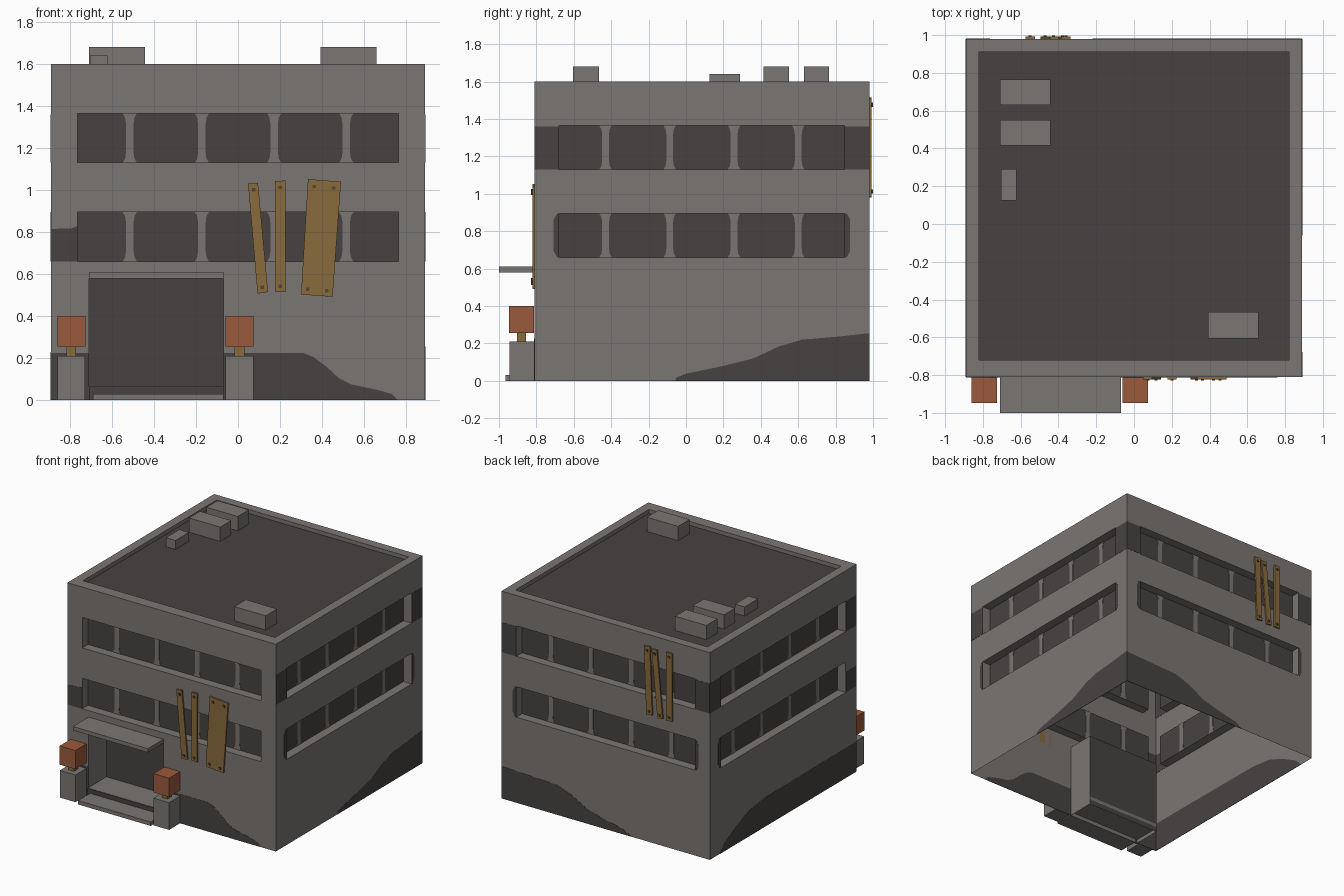
import bpy, bmesh
from mathutils import Vector

if "Cube" in bpy.data.objects:
    bpy.data.objects.remove(bpy.data.objects["Cube"])


def material(name, rgb):
    m = bpy.data.materials.new(name)
    m.diffuse_color = (*rgb, 1)
    m.use_nodes = True
    m.node_tree.nodes["Principled BSDF"].inputs["Base Color"].default_value = m.diffuse_color
    return m


CONCRETE = material("concrete grey", (0.195, 0.180, 0.172))
DARK = material("dark grime", (0.063, 0.055, 0.054))
WOOD = material("old wood", (0.25, 0.145, 0.048))
RUST = material("rust orange", (0.33, 0.10, 0.046))
NAIL = material("nail brown", (0.09, 0.06, 0.035))

X0, X1, Y0, Y1, H = -0.89, 0.89, -0.81, 0.98, 1.6
RECESS = 0.07
LOW, HIGH = (0.66, 0.895), (1.13, 1.365)

# wall frames: (u along wall, z up, d inward) -> world
WALLS = {
    "front": (lambda u, z, d: Vector((u, Y0 + d, z)), X0, X1, 0.0),
    "back": (lambda u, z, d: Vector((u, Y1 - d, z)), X0, X1, 0.0),
    "right": (lambda u, z, d: Vector((X1 - d, u, z)), Y0, Y1, 0.085),
    "left": (lambda u, z, d: Vector((X0 + d, u, z)), Y0, Y1, 0.085),
}


def finish(bm, name, *mats):
    me = bpy.data.meshes.new(name)
    bm.to_mesh(me)
    bm.free()
    for m in mats:
        me.materials.append(m)
    ob = bpy.data.objects.new(name, me)
    bpy.context.collection.objects.link(ob)
    return ob


def face(bm, pts, normal, mat=0):
    """Add a face that points along the given normal."""
    f = bm.faces.new([bm.verts.new(p) for p in pts])
    f.normal_update()
    if f.normal.dot(Vector(normal)) < 0:
        f.normal_flip()
    f.material_index = mat


def plates(name, P, polys, d0, d1, mat):
    """Flat outlines on a wall, given thickness from depth d0 to d1."""
    bm = bmesh.new()
    for poly in polys:
        a = [bm.verts.new(P(u, z, d0)) for u, z in poly]
        b = [bm.verts.new(P(u, z, d1)) for u, z in poly]
        bm.faces.new(a)
        bm.faces.new(b[::-1])
        for i in range(len(a)):
            j = (i + 1) % len(a)
            bm.faces.new((a[j], a[i], b[i], b[j]))
    bmesh.ops.recalc_face_normals(bm, faces=bm.faces)
    return finish(bm, name, mat)


def box(name, x, y, z, mat):
    return plates(name, WALLS["front"][0],
                  [[(x[0], z[0]), (x[1], z[0]), (x[1], z[1]), (x[0], z[1])]],
                  y[0] - Y0, y[1] - Y0, mat)


# hollow building shell with recessed windows, entrance and sunken roof
bm = bmesh.new()
for side, (P, u0, u1, c) in WALLS.items():
    holes = [(c - 0.763, c + 0.763, *LOW, RECESS), (c - 0.763, c + 0.763, *HIGH, RECESS)]
    if side == "front":
        holes.append((-0.71, -0.07, 0, 0.58, 0.22))
    us = sorted({u0, u1, *(h[0] for h in holes), *(h[1] for h in holes)})
    zs = sorted({0, H, *(h[2] for h in holes), *(h[3] for h in holes)})
    out = P(0, 0, -1) - P(0, 0, 0)
    along = P(1, 0, 0) - P(0, 0, 0)
    for a, b in zip(us, us[1:]):
        for s, t in zip(zs, zs[1:]):
            mu, mz = (a + b) / 2, (s + t) / 2
            if not any(h[0] < mu < h[1] and h[2] < mz < h[3] for h in holes):
                face(bm, [P(a, s, 0), P(b, s, 0), P(b, t, 0), P(a, t, 0)], out)
    for a, b, s, t, d in holes:
        face(bm, [P(a, s, d), P(b, s, d), P(b, t, d), P(a, t, d)], out, 1)
        face(bm, [P(a, s, 0), P(a, s, d), P(a, t, d), P(a, t, 0)], along)
        face(bm, [P(b, s, 0), P(b, s, d), P(b, t, d), P(b, t, 0)], -along)
        face(bm, [P(a, t, 0), P(a, t, d), P(b, t, d), P(b, t, 0)], (0, 0, -1))
        if s > 0:
            face(bm, [P(a, s, 0), P(a, s, d), P(b, s, d), P(b, s, 0)], (0, 0, 1))


def ring(x0, x1, y0, y1, z):
    return [Vector(p) for p in ((x0, y0, z), (x1, y0, z), (x1, y1, z), (x0, y1, z))]


ROOF = 1.57
rim, lip = ring(X0, X1, Y0, Y1, H), ring(-0.82, 0.82, -0.72, 0.91, H)
base = ring(-0.82, 0.82, -0.72, 0.91, ROOF)
for i, inward in enumerate(((0, 1, 0), (-1, 0, 0), (0, -1, 0), (1, 0, 0))):
    j = (i + 1) % 4
    face(bm, [rim[i], rim[j], lip[j], lip[i]], (0, 0, 1))
    face(bm, [lip[i], lip[j], base[j], base[i]], inward)
face(bm, base, (0, 0, 1), 1)
bmesh.ops.remove_doubles(bm, verts=bm.verts, dist=0.0001)
finish(bm, "building_shell", CONCRETE, DARK)

# window mullions, flared at both ends
for side, (P, u0, u1, c) in WALLS.items():
    polys = []
    for z0, z1 in (LOW, HIGH):
        for k in (-0.515, -0.172, 0.172, 0.515):
            half = [(0.034, z0), (0.022, z0 + 0.02), (0.018, z0 + 0.05),
                    (0.018, z1 - 0.05), (0.022, z1 - 0.02), (0.034, z1)]
            polys.append([(c + k + w, z) for w, z in half] +
                         [(c + k - w, z) for w, z in half[::-1]])
    plates(side + "_mullions", P, polys, RECESS - 0.003, RECESS + 0.003, CONCRETE)


# grime along the ground and soot beside the windows
def strip(a, b, z0, z1):
    return [(a, z0), (b, z0), (b, z1), (a, z1)]


def soot(e, s):
    """Rounded stain beyond a lower window end, s = direction."""
    z0, z1 = LOW
    return [(e, z0), (e + 0.012 * s, z0), (e + 0.03 * s, z0 + 0.035),
            (e + 0.03 * s, z1 - 0.035), (e + 0.012 * s, z1), (e, z1)]


xa, xb, ya, yb = -0.763, 0.763, -0.678, 0.848
slope = [(0.31, 0.225), (0.36, 0.205), (0.42, 0.16), (0.48, 0.105), (0.54, 0.075),
         (0.66, 0.05), (0.73, 0.03), (0.76, 0)]
stains = {
    "front": [strip(X0, -0.71, 0, 0.225), [(-0.07, 0), (-0.07, 0.225)] + slope,
              [(X0, 0.66), (xa, 0.66), (xa, 0.83), (-0.79, 0.818), (X0, 0.815)]],
    "right": [[(-0.06, 0), (-0.05, 0.018), (0, 0.038), (0.2, 0.08), (0.36, 0.12),
               (0.5, 0.185), (0.62, 0.22), (0.8, 0.235), (Y1, 0.255), (Y1, 0)],
              strip(Y0, ya, 1.13, 1.36), strip(yb, Y1, 1.13, 1.36),
              soot(ya, -1), soot(yb, 1)],
    "back": [[(X1, 0), (X1, 0.25), (0.42, 0.23), (0.3, 0.19), (0.15, 0.11),
              (0, 0.07), (-0.15, 0.04), (-0.22, 0)],
             strip(X0, xa, 1.13, 1.36), strip(xb, X1, 1.13, 1.36),
             soot(xa, -1), soot(xb, 1)],
    "left": [[(Y0, 0), (Y0, 0.23), (0.3, 0.225), (0.5, 0.2), (0.65, 0.14),
              (0.8, 0.06), (0.86, 0)],
             strip(Y0, ya, 1.13, 1.36), strip(yb, Y1, 1.13, 1.36),
             strip(Y0, ya, 0.66, 0.815), soot(yb, 1)],
}
for side, polys in stains.items():
    plates(side + "_stains", WALLS[side][0], polys, -0.0015, 0.0015, DARK)


# nailed planks: bottom-left, bottom-right, top-right, top-left corners
def planks(side, polys):
    P = WALLS[side][0]
    nails = []
    for p in polys:
        wide = abs(p[1][0] - p[0][0]) > 0.1
        for t in (0.05, 0.94):
            for s in ((0.2, 0.8) if wide else (0.5,)):
                lo = Vector(p[0]).lerp(Vector(p[1]), s)
                hi = Vector(p[3]).lerp(Vector(p[2]), s)
                u, z = lo.lerp(hi, t)
                nails.append(strip(u - 0.008, u + 0.008, z - 0.008, z + 0.008))
    plates(side + "_planks", P, polys, -0.012, 0, WOOD)
    plates(side + "_nails", P, nails, -0.019, -0.011, NAIL)


planks("front", [
    [(0.093, 0.507), (0.143, 0.515), (0.095, 1.035), (0.048, 1.03)],
    [(0.177, 0.518), (0.226, 0.515), (0.226, 1.045), (0.177, 1.043)],
    [(0.30, 0.503), (0.45, 0.492), (0.49, 1.04), (0.333, 1.052)]])
planks("back", [
    [(-0.405, 0.99), (-0.355, 0.985), (-0.335, 1.51), (-0.385, 1.515)],
    [(-0.495, 0.985), (-0.45, 0.98), (-0.40, 1.50), (-0.445, 1.505)],
    [(-0.575, 0.985), (-0.525, 0.985), (-0.525, 1.51), (-0.575, 1.51)]])

# entrance: canopy, porch floor, riser and step
box("canopy", (-0.71, -0.07), (-1.0, Y0), (0.58, 0.61), CONCRETE)
box("porch_floor", (-0.71, -0.07), (-0.815, -0.59), (0.03, 0.065), CONCRETE)
box("porch_riser", (-0.71, -0.07), (-0.82, -0.814), (0.0, 0.064), DARK)
box("entrance_step", (-0.69, -0.07), (-0.965, Y0), (0.0, 0.03), CONCRETE)

# gate posts with wooden necks and rusty blocks
for name, x in (("left", -0.793), ("right", 0.007)):
    box(name + "_post", (x - 0.066, x + 0.066), (-0.945, Y0), (0, 0.21), CONCRETE)
    box(name + "_post_neck", (x - 0.023, x + 0.023), (-0.903, -0.855), (0.21, 0.255), WOOD)
    box(name + "_post_block", (x - 0.067, x + 0.067), (-0.947, -0.813), (0.255, 0.4), RUST)

# rooftop units
for i, (x, y, top) in enumerate((
        ((-0.71, -0.443), (0.63, 0.765), 1.68), ((-0.71, -0.443), (0.415, 0.55), 1.68),
        ((0.393, 0.66), (-0.605, -0.465), 1.68), ((-0.704, -0.622), (0.125, 0.29), 1.64))):
    box(f"roof_unit_{i + 1}", x, y, (ROOF, top), CONCRETE)
